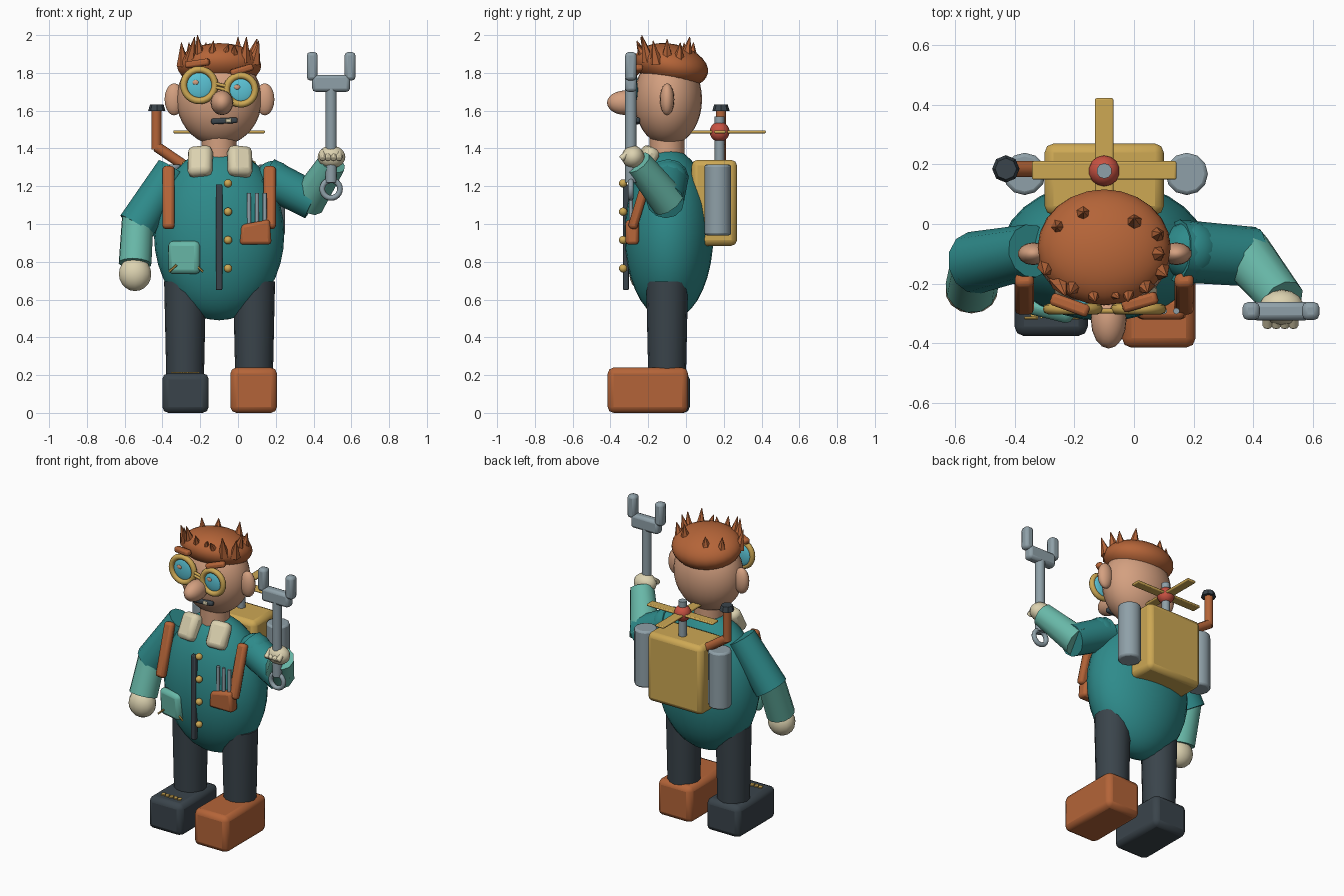
import bpy, math
from mathutils import Vector


def srgb(r, g, b):
    return tuple(((c / 255 + 0.055) / 1.055) ** 2.4 for c in (r, g, b)) + (1.0,)


def material(name, *rgb):
    m = bpy.data.materials.new(name)
    m.diffuse_color = srgb(*rgb)
    return m


TEAL = material("teal_cloth", 46, 139, 139)
MINT = material("mint_cloth", 104, 184, 168)
RUST = material("rust_leather", 180, 100, 56)
DARK = material("charcoal", 58, 68, 75)
SKIN = material("skin", 212, 160, 128)
BRASS = material("brass", 205, 168, 84)
STEEL = material("steel", 143, 160, 168)
CREAM = material("cream", 220, 210, 176)
GLASS = material("cyan_glass", 92, 196, 214)
RED = material("red_paint", 200, 82, 66)


def finish(name, mat, smooth=True, angle=35):
    ob = bpy.context.object
    ob.name = name
    ob.data.materials.append(mat)
    if smooth:
        bpy.ops.object.shade_smooth_by_angle(angle=math.radians(angle))
    return ob


def ball(name, mat, loc, r, rot=(0, 0, 0), seg=20, rings=12):
    bpy.ops.mesh.primitive_uv_sphere_add(segments=seg, ring_count=rings, location=loc)
    ob = bpy.context.object
    ob.scale = r if isinstance(r, tuple) else (r, r, r)
    ob.rotation_euler = [math.radians(a) for a in rot]
    return finish(name, mat, angle=50)


def box(name, mat, loc, size, bevel=0.02, rot=(0, 0, 0), segs=2):
    bpy.ops.mesh.primitive_cube_add(size=1, location=loc)
    ob = bpy.context.object
    for v in ob.data.vertices:
        v.co = [c * s for c, s in zip(v.co, size)]
    ob.rotation_euler = [math.radians(a) for a in rot]
    if bevel:
        m = ob.modifiers.new("bevel", 'BEVEL')
        m.width, m.segments = bevel, segs
    return finish(name, mat)


def tube(name, mat, p, q, r1, r2=None, sides=12, bevel=0, smooth=True):
    p, q = Vector(p), Vector(q)
    d = q - p
    bpy.ops.mesh.primitive_cone_add(vertices=sides, radius1=r1, radius2=r1 if r2 is None else r2,
                                    depth=d.length, location=(p + q) / 2)
    ob = bpy.context.object
    ob.rotation_euler = d.to_track_quat('Z', 'Y').to_euler()
    if bevel:
        m = ob.modifiers.new("bevel", 'BEVEL')
        m.width, m.segments, m.limit_method = bevel, 2, 'ANGLE'
        m.angle_limit = math.radians(50)
    return finish(name, mat, smooth, 46)


def ring(name, mat, loc, R, r, rot=(90, 0, 0)):
    bpy.ops.mesh.primitive_torus_add(major_radius=R, minor_radius=r, major_segments=24,
                                     minor_segments=8, location=loc,
                                     rotation=[math.radians(a) for a in rot])
    return finish(name, mat, angle=60)


CX = -0.1

# Torso, placket and buttons
ball("torso", TEAL, (CX, -0.09, 0.945), (0.345, 0.235, 0.455), seg=28, rings=18)
box("placket", DARK, (CX, -0.318, 0.93), (0.034, 0.03, 0.56), 0.006)
for i in range(4):
    ball("button", BRASS, (-0.053, -0.333, 1.215 - 0.15 * i), 0.022, seg=12, rings=8)

# Legs and mismatched shoes
for x, side in ((-0.28, "left"), (0.085, "right")):
    tube(side + "_leg", DARK, (x, -0.1, 0.15), (x, -0.1, 0.695), 0.099, 0.111, sides=16)
box("left_shoe", DARK, (-0.278, -0.178, 0.105), (0.246, 0.396, 0.21), 0.032)
box("right_shoe", RUST, (0.083, -0.202, 0.12), (0.247, 0.426, 0.24), 0.032)
for i in range(5):
    box("shoe_stitch", BRASS, (-0.338 + 0.03 * i, -0.3, 0.212), (0.022, 0.03, 0.009), 0, (0, 0, 20))

# Lowered arm
tube("left_upper_arm", TEAL, (-0.345, -0.09, 1.29), (-0.535, -0.13, 0.99), 0.09, 0.105, sides=12)
tube("left_forearm", MINT, (-0.53, -0.13, 1.04), (-0.545, -0.215, 0.79), 0.085, 0.088, sides=12)
ball("left_hand", CREAM, (-0.545, -0.225, 0.735), (0.088, 0.075, 0.09), seg=14, rings=10)

# Raised arm and gripping hand
tube("right_upper_arm", TEAL, (0.145, -0.09, 1.25), (0.4, -0.11, 1.12), 0.105, 0.1, sides=12)
ball("right_shoulder", TEAL, (0.19, -0.09, 1.235), 0.1)
tube("right_forearm", MINT, (0.365, -0.09, 1.115), (0.5, -0.255, 1.325), 0.095, 0.075, sides=10)
ball("right_hand", CREAM, (0.495, -0.28, 1.355), (0.075, 0.06, 0.06), seg=14, rings=10)
for i in range(4):
    x = 0.448 + 0.029 * i
    tube("finger", CREAM, (x, -0.29, 1.385), (x, -0.345, 1.345), 0.017, sides=8, bevel=0.006)

# Wrench
WX, WY = 0.493, -0.292
tube("wrench_shaft", STEEL, (WX, WY, 1.22), (WX, WY, 1.73), 0.031, sides=10)
box("wrench_head", STEEL, (WX, WY, 1.745), (0.2, 0.062, 0.09), 0.018)
for s in (-1, 1):
    box("wrench_jaw", STEEL, (WX + s * 0.1, WY, 1.835), (0.058, 0.06, 0.15), 0.018)
ring("wrench_ring", STEEL, (WX, WY, 1.185), 0.047, 0.015)

# Collar, shoulder straps
for x, s in ((-0.2, 1), (0.01, -1)):
    box("collar_flap", CREAM, (x, -0.215, 1.33), (0.13, 0.085, 0.17), 0.03, (-28, s * -6, s * -14))
for x in (-0.368, 0.168):
    box("shoulder_strap", RUST, (x, -0.235, 1.14), (0.064, 0.05, 0.345), 0.018, (-17, 0, 0))

# Patch pocket with stitches
box("patch_pocket", MINT, (-0.285, -0.287, 0.822), (0.172, 0.055, 0.175), 0.025, (3, 0, -14))
for x, s in ((-0.345, 1), (-0.205, -1)):
    tube("pocket_stitch", BRASS, (x - 0.02, -0.315, 0.765 - s * 0.018),
         (x + 0.02, -0.315, 0.765 + s * 0.018), 0.006, sides=6)

# Tool pocket with tools
bpy.ops.mesh.primitive_cube_add(size=1, location=(0.092, -0.285, 0.958))
pocket = bpy.context.object
for v in pocket.data.vertices:
    wide = 0.152 if v.co.z > 0 else 0.172
    v.co = (v.co.x * wide, v.co.y * 0.07, v.co.z * 0.135)
    if v.co.z > 0 and v.co.x < 0:
        v.co.z -= 0.03
mod = pocket.modifiers.new("bevel", 'BEVEL')
mod.width, mod.segments = 0.018, 2
finish("tool_pocket", RUST)
for x in (0.058, 0.1, 0.142):
    tube("pocket_tool", STEEL, (x, -0.292, 0.98), (x, -0.292, 1.165), 0.011, sides=8)

# Head, ears, nose, mouth
tube("neck", SKIN, (CX, -0.1, 1.3), (CX, -0.1, 1.47), 0.092, sides=16)
ball("head", SKIN, (CX, -0.095, 1.66), (0.226, 0.18, 0.245), seg=28, rings=18)
for x in (-0.338, 0.142):
    ball("ear", SKIN, (x, -0.1, 1.66), (0.052, 0.038, 0.085), seg=14, rings=10)
ball("nose", SKIN, (-0.085, -0.32, 1.642), (0.06, 0.098, 0.065), seg=16)
box("mouth", DARK, (-0.072, -0.258, 1.546), (0.14, 0.03, 0.03), 0.01, (0, -3, 0))
box("tooth", CREAM, (-0.05, -0.272, 1.548), (0.03, 0.014, 0.022), 0.004)

# Goggles
for x, z, R in ((-0.205, 1.735, 0.083), (0.015, 1.71, 0.076)):
    ring("goggle_rim", BRASS, (x, -0.285, z), R, 0.018)
    ball("goggle_lens", GLASS, (x, -0.275, z), (R - 0.005, 0.02, R - 0.005))
    ball("pupil", SKIN, (x - 0.02, -0.294, z + 0.015), (0.017, 0.006, 0.013), seg=10, rings=6)
for dz in (0, 0.02):
    tube("goggle_bridge", BRASS, (-0.125, -0.292, 1.725 + dz), (-0.055, -0.292, 1.708 + dz), 0.009, sides=8)

# Hair cap, eyebrows
ball("hair_cap", RUST, (CX, -0.078, 1.838), (0.223, 0.198, 0.115), (-12, 0, 0), seg=24, rings=14)
box("left_eyebrow", RUST, (-0.215, -0.272, 1.85), (0.135, 0.042, 0.036), 0.012, (0, -8, -20))
box("right_eyebrow", RUST, (0.02, -0.262, 1.815), (0.125, 0.042, 0.036), 0.012, (0, -16, 16))

# Hair spikes: base x, y, z then tip offset
spikes = (
    (-0.29, -0.14, 1.84, -0.01, -0.03, 0.12), (-0.25, -0.19, 1.86, 0.02, -0.05, 0.13),
    (-0.2, -0.2, 1.87, -0.015, -0.035, 0.13), (-0.14, -0.22, 1.87, 0.01, -0.04, 0.1),
    (-0.08, -0.22, 1.87, 0.03, -0.03, 0.08), (-0.02, -0.21, 1.87, 0.0, -0.05, 0.08),
    (0.035, -0.2, 1.86, 0.01, -0.03, 0.13), (0.085, -0.155, 1.85, 0.025, -0.02, 0.12),
    (0.07, -0.1, 1.87, 0.03, 0.0, 0.11), (0.07, -0.04, 1.86, 0.02, 0.01, 0.1),
    (0.0, 0.0, 1.88, 0.0, 0.02, 0.11), (-0.17, 0.03, 1.87, 0.0, 0.01, 0.09),
    (-0.25, -0.01, 1.85, -0.01, 0.0, 0.11))
for x, y, z, dx, dy, dz in spikes:
    tube("hair_spike", RUST, (x, y, z), (x + dx, y + dy, z + dz), 0.036, 0.002, sides=6, smooth=False)

# Backpack with side tanks
box("backpack", BRASS, (CX, 0.15, 1.112), (0.4, 0.24, 0.455), 0.03)
for x in (-0.367, 0.177):
    tube("side_tank", STEEL, (x, 0.168, 0.94), (x, 0.168, 1.315), 0.071, sides=12, bevel=0.012)

# Exhaust pipe
tube("exhaust_elbow", RUST, (-0.27, 0.185, 1.3), (-0.432, 0.185, 1.41), 0.028, sides=10)
tube("exhaust_stack", RUST, (-0.432, 0.185, 1.395), (-0.432, 0.185, 1.605), 0.027, sides=10)
tube("exhaust_cap", DARK, (-0.43, 0.185, 1.598), (-0.43, 0.185, 1.632), 0.046, 0.036, sides=8, smooth=False)

# Propeller
tube("propeller_shaft", STEEL, (CX, 0.178, 1.3), (CX, 0.178, 1.57), 0.026, sides=10)
ball("propeller_hub", RED, (CX, 0.178, 1.488), 0.053, seg=14, rings=10)
for size in ((0.485, 0.062, 0.016), (0.062, 0.485, 0.016)):
    box("propeller_blade", BRASS, (CX, 0.18, 1.488), size, 0.006)
